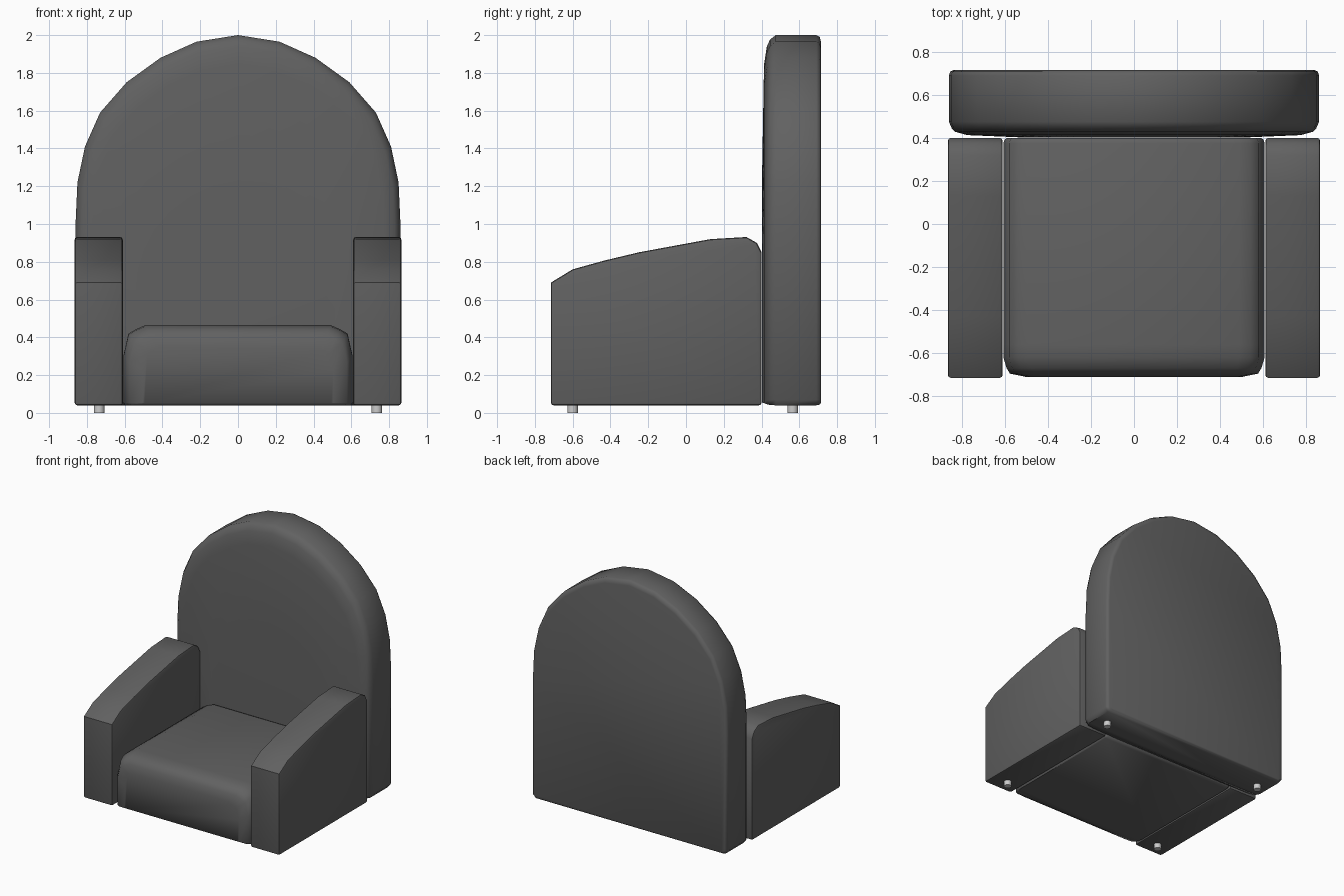
import bpy, bmesh, math
from mathutils import Vector

cube = bpy.data.objects.get("Cube")
if cube:
    bpy.data.objects.remove(cube, do_unlink=True)


def make_material(name, value):
    mat = bpy.data.materials.new(name)
    mat.use_nodes = True
    color = (value, value, value, 1)
    mat.diffuse_color = color
    mat.node_tree.nodes["Principled BSDF"].inputs["Base Color"].default_value = color
    return mat


upholstery = make_material("dark grey upholstery", 0.12)
foot_grey = make_material("light grey feet", 0.6)
BASE = 0.04


def loft(name, rings, bevel=0.0, angle=40):
    """Skin a row of equal-length closed rings, cap both ends, shade smooth."""
    bm = bmesh.new()
    loops = [[bm.verts.new(p) for p in ring] for ring in rings]
    n = len(loops[0])
    for a, b in zip(loops, loops[1:]):
        for i in range(n):
            j = (i + 1) % n
            bm.faces.new((a[i], a[j], b[j], b[i]))
    bm.faces.new(loops[0])
    bm.faces.new(loops[-1])
    bmesh.ops.recalc_face_normals(bm, faces=bm.faces)
    if bevel:
        edges = [e for e in bm.edges if e.calc_face_angle(0) > math.radians(60)]
        bmesh.ops.bevel(bm, geom=edges, offset=bevel, segments=2,
                        profile=0.5, affect='EDGES')
    mesh = bpy.data.meshes.new(name)
    bm.to_mesh(mesh)
    bm.free()
    mesh.materials.append(upholstery)
    obj = bpy.data.objects.new(name, mesh)
    bpy.context.collection.objects.link(obj)
    bpy.ops.object.select_all(action='DESELECT')
    obj.select_set(True)
    bpy.context.view_layer.objects.active = obj
    bpy.ops.object.shade_smooth_by_angle(angle=math.radians(angle))
    return obj


def mirrored(half):
    """Complete a right-hand half outline, ordered from bottom to top."""
    return half + [(-x, z) for x, z in reversed(half) if x > 0]


def section(outline, y, sx, sz, lift):
    """Outline placed at depth y, shrunk towards its bottom centre."""
    return [(x * sx, y, max(BASE + (z - BASE) * sz, BASE + lift)) for x, z in outline]


# Arched backrest: softly domed front, tight rounding behind
arch = mirrored([(0.835, BASE), (0.86, 0.07), (0.86, 1.0), (0.85, 1.22),
                 (0.81, 1.41), (0.73, 1.59), (0.59, 1.75), (0.41, 1.88),
                 (0.22, 1.965), (0, 2.0)])
loft("backrest", [section(arch, *s) for s in (
    (0.402, 0.6, 0.6, 0.014), (0.413, 0.9, 0.92, 0.012),
    (0.428, 0.965, 0.97, 0.006), (0.445, 0.985, 0.988, 0.002),
    (0.475, 1, 1, 0), (0.69, 1, 1, 0),
    (0.708, 0.993, 0.995, 0.004), (0.715, 0.975, 0.98, 0.015))], angle=50)

# Seat cushion: rounded shoulders and front
cushion = mirrored([(0.595, BASE), (0.607, 0.055), (0.607, 0.3), (0.58, 0.42),
                    (0.54, 0.443), (0.49, 0.465)])
loft("seat", [section(cushion, *s) for s in (
    (-0.71, 0.83, 0.72, 0.012), (-0.695, 0.95, 0.86, 0.004),
    (-0.67, 0.975, 0.94, 0), (-0.62, 1, 0.985, 0), (-0.56, 1, 1, 0),
    (0.375, 1, 1, 0), (0.393, 0.99, 0.99, 0.003),
    (0.4, 0.97, 0.97, 0.012))], angle=50)

# Sloping armrests
arm = [(-0.715, BASE), (-0.715, 0.69), (-0.6, 0.76), (-0.43, 0.807),
       (-0.25, 0.85), (0.13, 0.92), (0.32, 0.931), (0.375, 0.9),
       (0.4, 0.85), (0.4, BASE)]
for side, name in ((1, "left"), (-1, "right")):
    loft(name + "_armrest",
         [[(side * x, y, z) for y, z in arm] for x in (0.61, 0.865)],
         bevel=0.014)

# Small round feet under the armrests and backrest
for side, name in ((1, "left"), (-1, "right")):
    for y, place in ((-0.6, "front"), (0.565, "back")):
        bpy.ops.mesh.primitive_cylinder_add(
            vertices=16, radius=0.028, depth=0.05,
            location=Vector((side * 0.735, y, 0.025)))
        foot = bpy.context.object
        foot.name = f"{place}_{name}_foot"
        foot.data.materials.append(foot_grey)
        bpy.ops.object.shade_smooth_by_angle(angle=math.radians(40))
